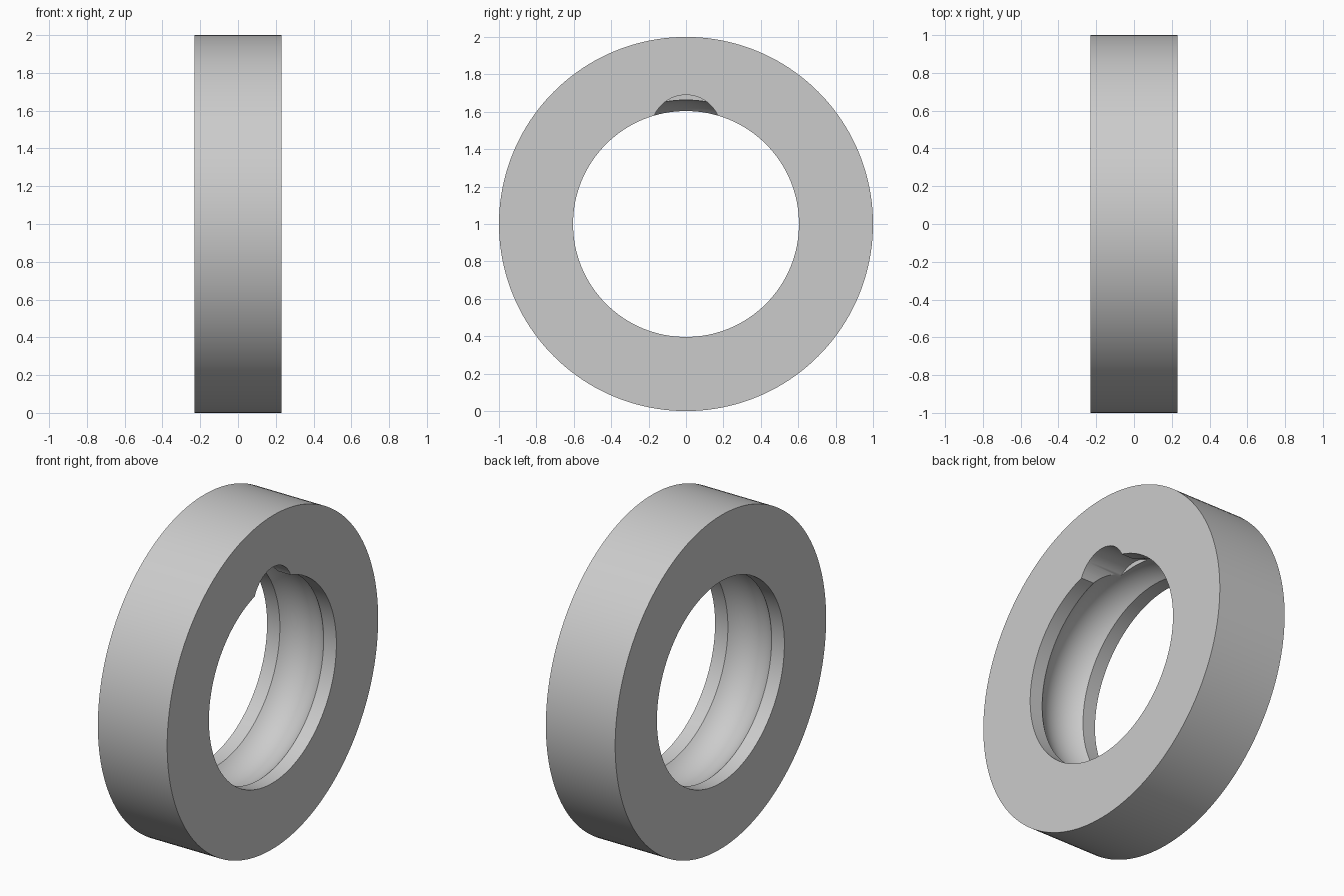
import bpy
import bmesh
import math
from mathutils import Matrix, Vector

cube = bpy.data.objects.get("Cube")
if cube:
    bpy.data.objects.remove(cube, do_unlink=True)

OUTER, BORE, HALF_WIDTH = 1.0, 0.604, 0.23
GROOVE_HALF, GROOVE_DEPTH = 0.145, 0.059
NOTCH_RADIUS, NOTCH_TOP = 0.186, 0.69
SEGMENTS, ARC_STEPS = 160, 19

# Plain grey steel
steel = bpy.data.materials.new("grey steel")
steel.use_nodes = True
grey = (0.6, 0.6, 0.6, 1.0)
steel.diffuse_color = grey
steel.node_tree.nodes["Principled BSDF"].inputs["Base Color"].default_value = grey


def add_object(name, bm):
    bmesh.ops.recalc_face_normals(bm, faces=bm.faces)
    mesh = bpy.data.meshes.new(name)
    bm.to_mesh(mesh)
    bm.free()
    mesh.materials.append(steel)
    obj = bpy.data.objects.new(name, mesh)
    bpy.context.collection.objects.link(obj)
    return obj


# Cross-section (x, radius): square outside, round ball groove in the bore
groove_r = (GROOVE_HALF**2 + GROOVE_DEPTH**2) / (2 * GROOVE_DEPTH)
groove_centre = BORE + GROOVE_DEPTH - groove_r
sweep = math.asin(GROOVE_HALF / groove_r)
profile = [(-HALF_WIDTH, BORE), (-HALF_WIDTH, OUTER), (HALF_WIDTH, OUTER), (HALF_WIDTH, BORE)]
for i in range(ARC_STEPS + 1):
    a = sweep * (1 - 2 * i / ARC_STEPS)
    profile.append((groove_r * math.sin(a), groove_centre + groove_r * math.cos(a)))

# Ring: cross-section revolved about the x axis
bm = bmesh.new()
verts = [bm.verts.new((x, 0, r)) for x, r in profile]
edges = [bm.edges.new((v, verts[(i + 1) % len(verts)])) for i, v in enumerate(verts)]
bmesh.ops.spin(bm, geom=verts + edges, cent=(0, 0, 0), axis=(1, 0, 0),
               angle=math.tau, steps=SEGMENTS, use_merge=True)
bmesh.ops.remove_doubles(bm, verts=bm.verts, dist=0.0001)
bmesh.ops.translate(bm, verts=bm.verts, vec=(0, 0, OUTER))
ring = add_object("outer_bearing_ring", bm)

# Filling notch: blind round cut from the left face to the middle of the groove
bm = bmesh.new()
depth = 0.4
place = Matrix.Translation(Vector((depth / 2, 0, OUTER + NOTCH_TOP - NOTCH_RADIUS)))
bmesh.ops.create_cone(bm, cap_ends=True, segments=96, radius1=NOTCH_RADIUS,
                      radius2=NOTCH_RADIUS, depth=depth,
                      matrix=place @ Matrix.Rotation(math.pi / 2, 4, "Y"))
cutter = add_object("notch_cutter", bm)

bpy.ops.object.select_all(action="DESELECT")
ring.select_set(True)
bpy.context.view_layer.objects.active = ring
cut = ring.modifiers.new("filling notch", "BOOLEAN")
cut.operation = "DIFFERENCE"
cut.solver = "EXACT"
cut.object = cutter
bpy.ops.object.modifier_apply(modifier=cut.name)
bpy.data.objects.remove(cutter, do_unlink=True)

bpy.ops.object.shade_smooth_by_angle(angle=math.radians(30))
